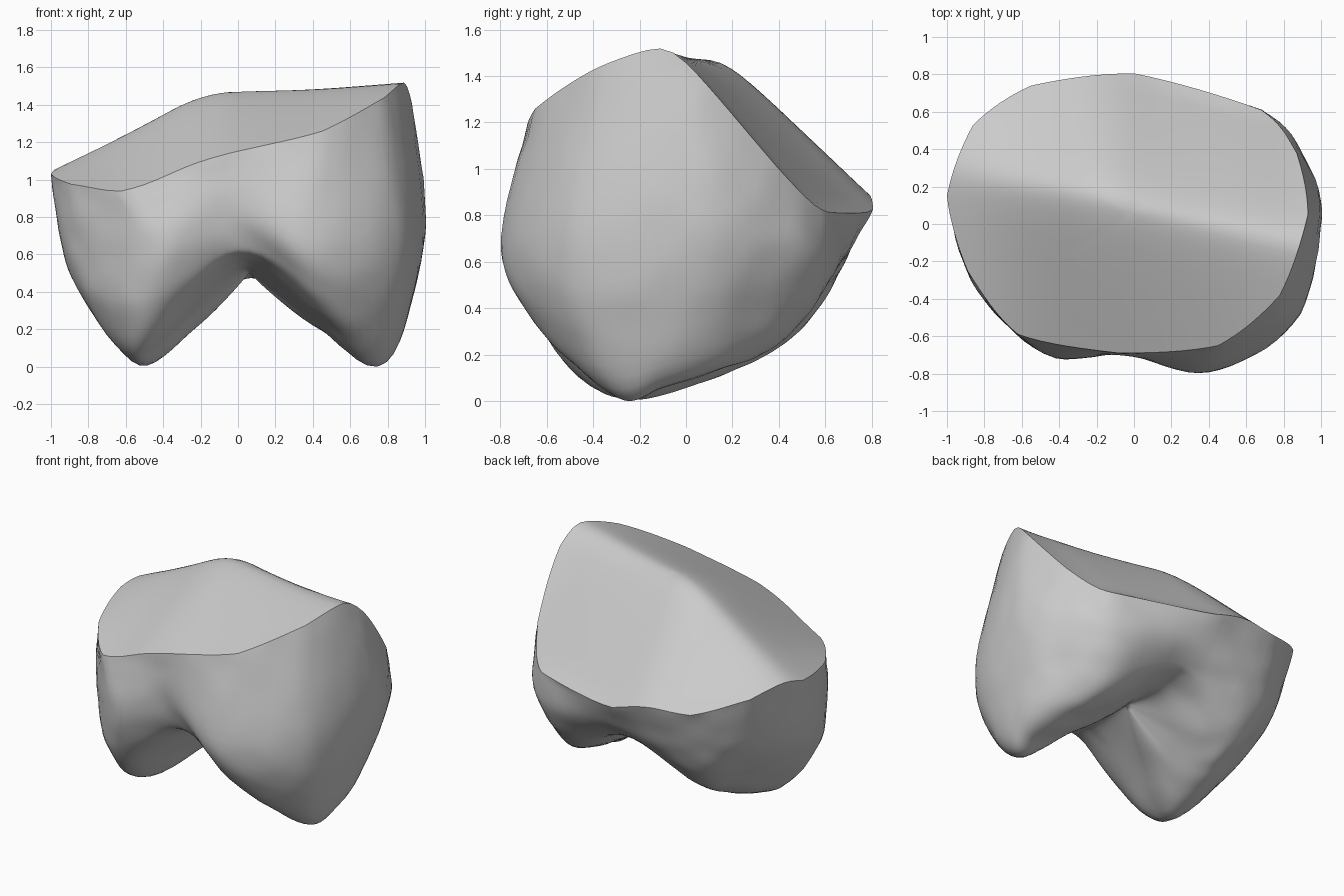
import bpy, bmesh, math
from mathutils import Vector, noise

if "Cube" in bpy.data.objects:
    bpy.data.objects.remove(bpy.data.objects["Cube"])

AROUND, DOWN, TOP = 8, 7, 16     # samples per station, per band, rings on the cap


def lerp_table(table, x):
    for (x0, a), (x1, b) in zip(table, table[1:]):
        if x <= x1:
            break
    t = max(0, min(1, (x - x0) / (x1 - x0)))
    return a + (b - a) * t


def smooth_table(table, x):
    return sum(lerp_table(table, x + k * .05) for k in range(-3, 4)) / 7


def cap_height(x, y):
    # slanted roof with a rounded ridge running left to right
    ridge = smooth_table([(-1.2, .95), (-1, 1.05), (-.6, 1.25), (-.18, 1.48),
                          (.4, 1.495), (.9, 1.535), (1.1, 1.55)], x)
    front = smooth_table([(-1, .25), (-.6, .44), (-.2, .49), (.1, .46), (.5, .43), (.9, .35)], x)
    back = smooth_table([(-1, .4), (-.6, .82), (0, 1.06), (.4, 1.12), (.9, 1.25)], x)
    d = y - smooth_table([(-1, .27), (-.15, .13), (.3, .01), (.9, -.12)], x)
    r = math.sqrt(d * d + .01)
    k = .5 + .5 * d / r
    z = ridge - (front * (1 - k) + back * k) * (r - .08)
    # the back slope levels out near its lower edge
    e = z - .8
    return .8 + .5 * (e + math.sqrt(e * e + .0012))


def spline(a, b, c, d, t):
    return .5 * (2 * b + (c - a) * t + (2 * a - 5 * b + 4 * c - d) * t * t
                 + (3 * b - a - 3 * c + d) * t ** 3)


def closed_curve(pts, straight=0):
    n, out = len(pts), []
    for i in range(n):
        q = [pts[(i + o) % n] for o in (-1, 0, 1, 2)]
        for j in range(AROUND):
            t = j / AROUND
            out.append(spline(*q, t).lerp(q[1].lerp(q[2], t), straight))
    return out


# Rings run anticlockwise from the right side: rim, belly, lower wall, crest, groove slope
rim = [(.93, .05), (.87, .38), (.68, .61), (0, .805), (-.55, .74), (-.86, .53),
       (-1, .15), (-.89, -.25), (-.62, -.59), (-.08, -.69), (.45, -.65), (.78, -.38)]
belly = [(1, -.02, .85), (.94, .3, .72), (.68, .6, .6), (.05, .7, .64),
         (-.5, .66, .62), (-.78, .48, .65), (-.95, .1, .68), (-.85, -.33, .68),
         (-.47, -.7, .66), (-.06, -.7, .85), (.4, -.79, .7), (.85, -.53, .75)]
lower = [(.94, -.05, .38), (.86, .25, .4), (.6, .53, .4), (.07, .59, .53),
         (-.46, .57, .4), (-.66, .38, .38), (-.83, .05, .4), (-.77, -.35, .33),
         (-.49, -.63, .34), (0, -.66, .66), (.45, -.71, .42), (.84, -.46, .34)]
crest = [(.78, -.1, .06), (.72, .15, .14), (.53, .38, .24), (.08, .5, .5),
         (-.36, .42, .26), (-.46, .2, .13), (-.51, -.03, .05), (-.52, -.27, .01),
         (-.45, -.45, .13), (0, -.58, .59), (.45, -.54, .28), (.71, -.29, .01)]
slope = [(.4, -.05, .22), (.38, .08, .24), (.28, .2, .33), (.07, .27, .48),
         (-.15, .24, .32), (-.2, .1, .25), (-.2, 0, .23), (-.22, -.13, .23),
         (-.2, -.25, .33), (.03, -.34, .54), (.27, -.28, .37), (.38, -.15, .26)]

rim_curve = [Vector((p.x, p.y, cap_height(p.x, p.y)))
             for p in closed_curve([Vector(p) for p in rim], .45)]
bands = [rim_curve] + [closed_curve([Vector(p) for p in r])
                       for r in (belly, lower, crest, slope)]
N = len(rim_curve)
bottom = Vector((.06, 0, .5))
bands.append([bottom.copy() for _ in range(N)])

# Walls and underside: splines running from the rim down to the groove centre
rings = []
for b in range(5):
    for s in range(DOWN):
        ring = []
        for i in range(N):
            q = [bands[max(0, min(5, b + o))][i] for o in (-1, 0, 1, 2)]
            p = spline(*q, s / DOWN)
            if b or s:
                # slight hand-worked unevenness
                p = p + noise.noise_vector(p * 7) * .007
            ring.append(p)
        rings.append(ring)

# Cap: scaled copies of the rim laid on the ridge surface
hub = Vector((-.02, .06, 0))
cap = []
for s in range(1, TOP):
    ring = []
    for p in rim_curve:
        xy = p.lerp(hub, s / TOP)
        ring.append(Vector((xy.x, xy.y, cap_height(xy.x, xy.y))))
    cap.append(ring)
rings = cap[::-1] + rings

bm = bmesh.new()
grid = [[bm.verts.new(p) for p in ring] for ring in rings]
for upper, under in zip(grid, grid[1:]):
    for i in range(N):
        j = (i + 1) % N
        bm.faces.new((upper[i], under[i], under[j], upper[j]))
top_vert = bm.verts.new((hub.x, hub.y, cap_height(hub.x, hub.y)))
low_vert = bm.verts.new(bottom)
for i in range(N):
    j = (i + 1) % N
    bm.faces.new((top_vert, grid[0][i], grid[0][j]))
    bm.faces.new((low_vert, grid[-1][j], grid[-1][i]))

# Relax the middle of the groove
inner = [v for ring in grid[-9:] for v in ring]
for _ in range(4):
    bmesh.ops.smooth_vert(bm, verts=inner, factor=.5,
                          use_axis_x=True, use_axis_y=True, use_axis_z=True)

# Rest the lowest point on the floor
low = min(v.co.z for v in bm.verts)
bmesh.ops.translate(bm, verts=bm.verts, vec=(0, 0, -low))
bmesh.ops.recalc_face_normals(bm, faces=bm.faces)
mesh = bpy.data.meshes.new("two_lobed_crown")
bm.to_mesh(mesh)
bm.free()
obj = bpy.data.objects.new("two_lobed_crown", mesh)
bpy.context.collection.objects.link(obj)
bpy.context.view_layer.objects.active = obj
obj.select_set(True)
bpy.ops.object.shade_smooth_by_angle(angle=math.radians(35))
